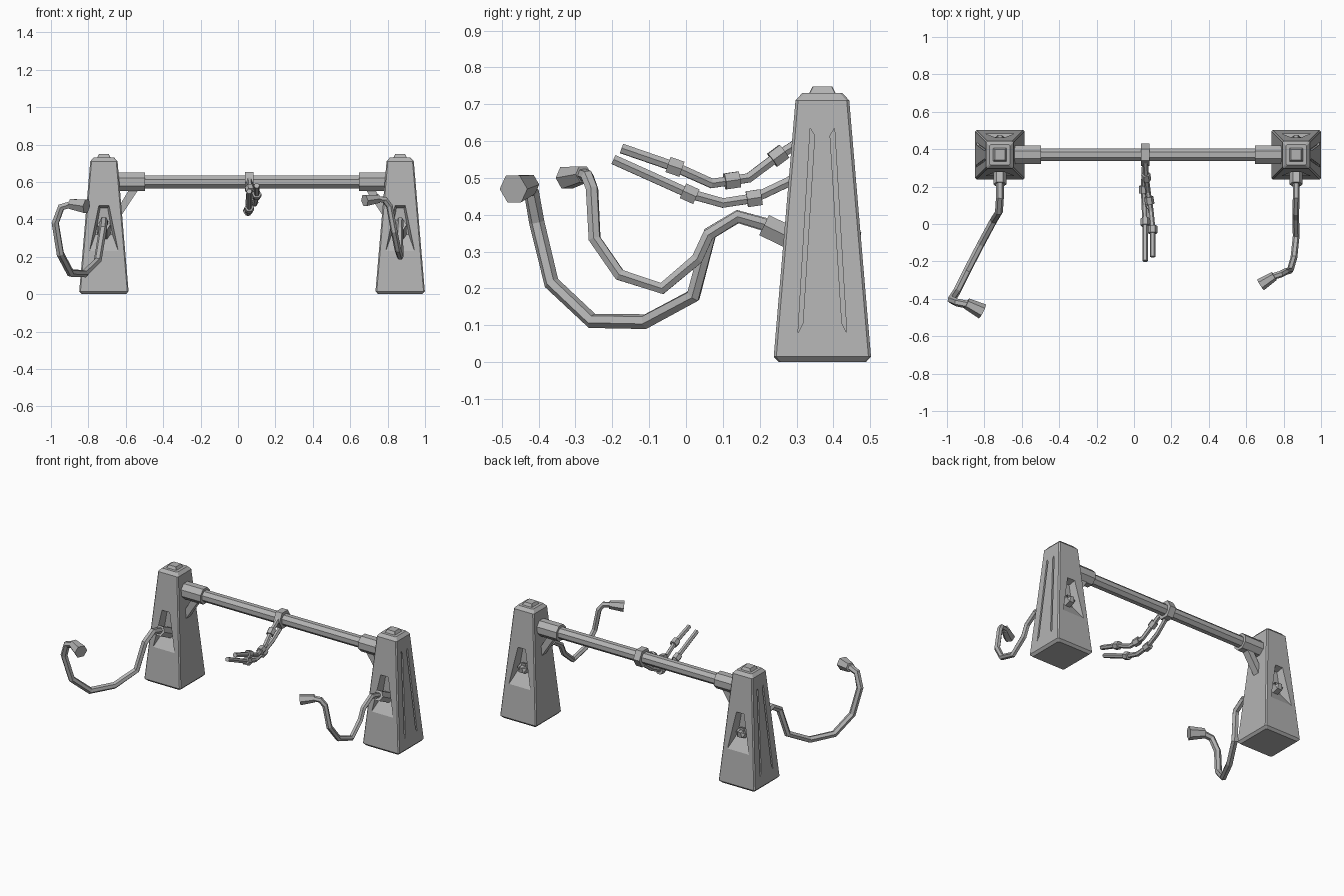
import bpy, bmesh, math
from mathutils import Vector

if "Cube" in bpy.data.objects:
    bpy.data.objects.remove(bpy.data.objects["Cube"])

grey = bpy.data.materials.new("plain_grey")
grey.use_nodes = True
COLOUR = (0.45, 0.45, 0.45, 1)
grey.diffuse_color = COLOUR
grey.node_tree.nodes["Principled BSDF"].inputs["Base Color"].default_value = COLOUR

MID_Y = 0.37      # depth of both towers and the beam
TOWERS = {"right": (-0.717, -1), "left": (0.867, 1)}   # centre x, outward direction
BEAM_Z = 0.60


def loft(bm, rings):
    """Join equal rings of points into a capped solid."""
    rows = [[bm.verts.new(p) for p in ring] for ring in rings]
    n = len(rows[0])
    for a, b in zip(rows, rows[1:]):
        for i in range(n):
            j = (i + 1) % n
            bm.faces.new((a[i], a[j], b[j], b[i]))
    bm.faces.new(rows[0][::-1])
    bm.faces.new(rows[-1])


def finish(name, bm, location=(0, 0, 0)):
    bmesh.ops.recalc_face_normals(bm, faces=bm.faces)
    mesh = bpy.data.meshes.new(name)
    bm.to_mesh(mesh)
    bm.free()
    mesh.materials.append(grey)
    obj = bpy.data.objects.new(name, mesh)
    obj.location = location
    bpy.context.collection.objects.link(obj)
    return obj


def solid(name, rings, location=(0, 0, 0)):
    bm = bmesh.new()
    loft(bm, rings)
    return finish(name, bm, location)


def tube(name, path, radii, sides=6, phase=0.0):
    """Sweep a polygon along a path, with one radius or one per point."""
    pts = [Vector(p) for p in path]
    if not isinstance(radii, (list, tuple)):
        radii = [radii] * len(pts)
    steps = [(b - a).normalized() for a, b in zip(pts, pts[1:])]
    u, rings = None, []
    for k, p in enumerate(pts):
        t = (steps[max(k - 1, 0)] + steps[min(k, len(steps) - 1)]).normalized()
        if u is None:
            u = t.cross(Vector((0, 0, 1)))
        u = (u - t * u.dot(t)).normalized()
        v = t.cross(u)
        rings.append([p + radii[k] * (u * math.cos(a) + v * math.sin(a))
                      for a in (phase + math.tau * i / sides for i in range(sides))])
    return solid(name, rings)


def half_width(z):
    return 0.132 - 0.059 * (z - 0.015) / 0.695


def square(h, z, c=0.007):
    """Square ring with clipped corners."""
    k = h - c
    return [(h, -k, z), (h, k, z), (k, h, z), (-k, h, z),
            (-h, k, z), (-h, -k, z), (-k, -h, z), (k, -h, z)]


def tower_cutter(out):
    bm = bmesh.new()
    # tapered pockets in front and back
    for side in (-1, 1):
        def outline(bottom, top, z0, z1, y0, y1):
            return [(-bottom, side * y0, z0), (bottom, side * y0, z0),
                    (top, side * y1, z1), (-top, side * y1, z1)]
        # opening is extended outwards along the pocket walls
        loft(bm, [outline(0.045, 0.02, 0.32, 0.46, 0.05, 0.05),
                  outline(0.077, 0.027, 0.23, 0.475, half_width(0.23), half_width(0.475)),
                  outline(0.085, 0.03, 0.21, 0.48, 0.135, 0.115)])
    # pair of long slanted grooves on the outer face
    for side in (-1, 1):
        shape = [(0.066, 0.08), (0.053, 0.105), (0.021, 0.615), (0.033, 0.635)]
        loft(bm, [[(out * (half_width(z) + d), side * y, z) for y, z in shape]
                  for d in (-0.013, 0.01)])
    return finish("tower_cutter", bm)


def build_tower(label, cx, out):
    base = (cx, MID_Y, 0)
    tower = solid(label + "_tower", [square(0.118, 0), square(0.132, 0.015),
                                     square(0.073, 0.71), square(0.055, 0.73)], base)
    cutter = tower_cutter(out)
    cutter.location = base
    cutter.hide_render = True
    mod = tower.modifiers.new("cuts", "BOOLEAN")
    mod.object, mod.solver = cutter, "EXACT"
    bpy.context.view_layer.objects.active = tower
    bpy.ops.object.modifier_apply(modifier=mod.name)
    bpy.data.objects.remove(cutter)

    # cap on the top
    solid(label + "_cap", [square(0.037, 0.728, 0.002), square(0.027, 0.748, 0.002)], base)
    # open socket at the back
    tube(label + "_back_socket",
         [(cx, MID_Y + y, z) for y, z in ((0.03, 0.325), (0.088, 0.345), (0.089, 0.3455), (0.07, 0.339))],
         [0.034, 0.034, 0.021, 0.021])
    # sleeve that the cable leaves from
    tube(label + "_front_socket", [(cx, 0.33, 0.315), (cx, 0.212, 0.372)], 0.035)
    # collar around the beam end
    tube(label + "_beam_collar", [(cx - out * 0.05, MID_Y, BEAM_Z), (cx - out * 0.221, MID_Y, BEAM_Z)],
         0.054, 8, math.pi / 8)
    # diagonal brace under the collar
    brace = [(0.07, 0.385), (0.07, 0.45), (0.135, 0.56), (0.185, 0.56)]
    solid(label + "_brace", [[(cx - out * x, MID_Y + y, z) for x, z in brace] for y in (-0.022, 0.022)])


for label, (cx, out) in TOWERS.items():
    build_tower(label, cx, out)

# crossbeam
tube("crossbeam", [(-0.70, MID_Y, BEAM_Z), (0.85, MID_Y, BEAM_Z)], 0.037, 8, math.pi / 8)

# long hanging cables with plugs
right_path = [(-0.717, 0.29, 0.335), (-0.717, 0.21, 0.375), (-0.717, 0.14, 0.395),
              (-0.722, 0.065, 0.35), (-0.75, 0.02, 0.18), (-0.82, -0.11, 0.11),
              (-0.895, -0.255, 0.112), (-0.95, -0.365, 0.215), (-0.977, -0.405, 0.38),
              (-0.945, -0.42, 0.465), (-0.87, -0.435, 0.485)]
tube("right_cable", right_path, 0.021)
tube("right_plug", [(-0.895, -0.425, 0.482), (-0.81, -0.468, 0.47)], [0.03, 0.042])

left_path = [(0.867, 0.29, 0.335), (0.867, 0.21, 0.375), (0.867, 0.14, 0.395),
             (0.865, 0.06, 0.345), (0.865, 0.03, 0.28), (0.867, -0.065, 0.20),
             (0.855, -0.18, 0.237), (0.835, -0.248, 0.335), (0.81, -0.255, 0.47),
             (0.785, -0.268, 0.505), (0.73, -0.285, 0.51)]
tube("left_cable", left_path, 0.018)
tube("left_plug", [(0.75, -0.278, 0.51), (0.677, -0.325, 0.50)], [0.025, 0.034])

# clamp on the beam
tube("beam_clamp", [(0.038, MID_Y, BEAM_Z), (0.082, MID_Y, BEAM_Z)], 0.06, 6)

# two short hanging cords with couplings along them
upper = [(0.06, 0.35, 0.625), (0.065, 0.25, 0.56), (0.075, 0.17, 0.50),
         (0.09, 0.07, 0.485), (0.10, -0.03, 0.53), (0.10, -0.175, 0.58)]
lower = [(0.06, 0.36, 0.55), (0.055, 0.28, 0.49), (0.052, 0.185, 0.445),
         (0.055, 0.10, 0.432), (0.06, 0.01, 0.457), (0.06, -0.197, 0.55)]


def cord(name, path, couplings):
    tube(name, path, 0.015)
    for n, (seg, f) in enumerate(couplings):
        a, b = Vector(path[seg]), Vector(path[seg + 1])
        c, d = a.lerp(b, f), (b - a).normalized() * 0.02
        tube(f"{name}_coupling_{n + 1}", [c - d, c + d], 0.025)


cord("upper_cord", upper, [(1, 0.0), (2, 0.45), (4, 0.0)])
cord("lower_cord", lower, [(2, 0.0), (4, 0.0)])
